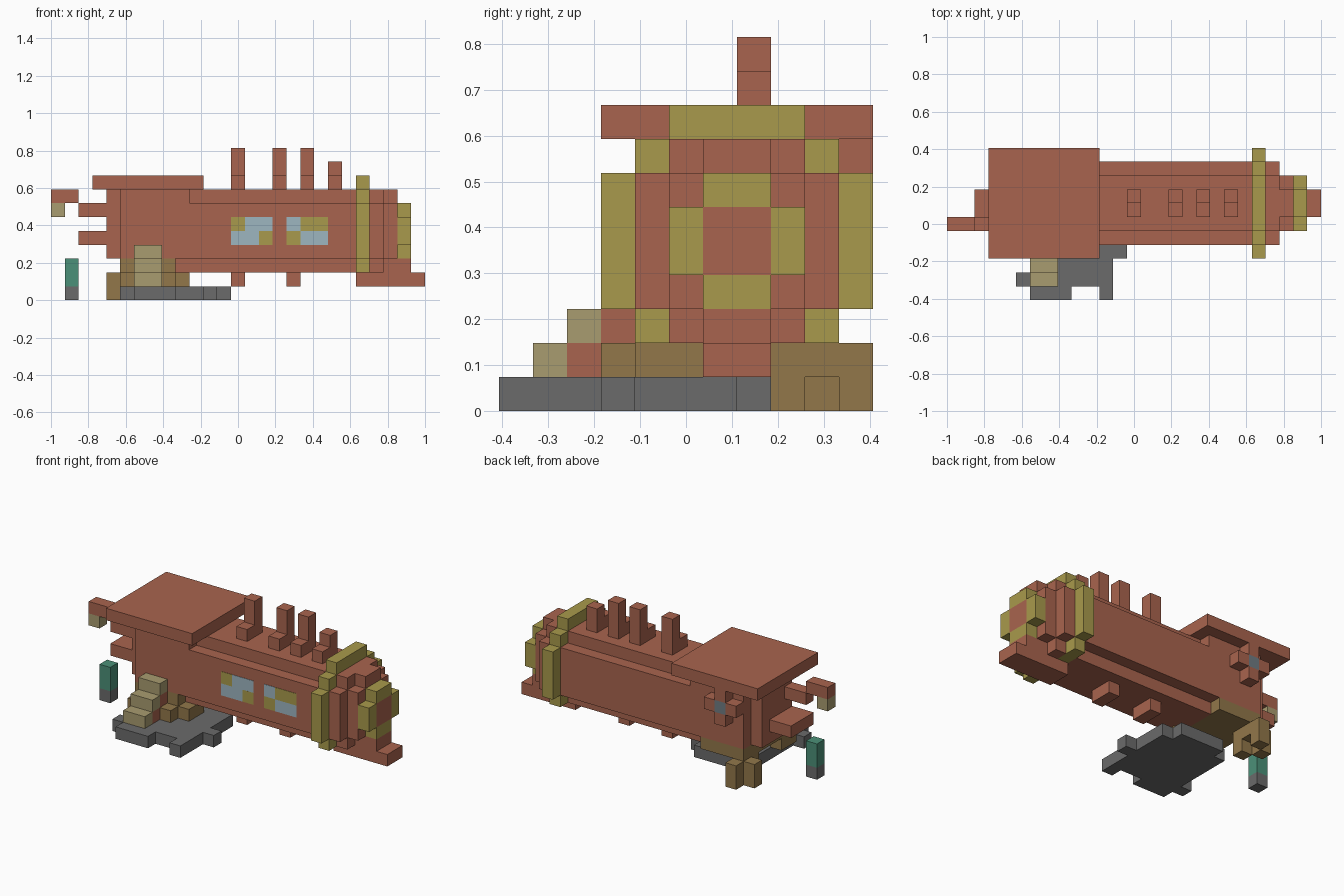
import bpy
import bmesh
from mathutils import Vector

if "Cube" in bpy.data.objects:
    bpy.data.objects.remove(bpy.data.objects["Cube"], do_unlink=True)

U = 2 / 27                                  # edge of one block
ORIGIN = Vector((-1, -5.5 * U, 0))


def linear(c):
    c /= 255
    return c / 12.92 if c <= 0.04045 else ((c + 0.055) / 1.055) ** 2.4


def material(name, code):
    rgb = [linear(c) for c in bytes.fromhex(code)] + [1]
    m = bpy.data.materials.new(name)
    m.use_nodes = True
    m.diffuse_color = rgb
    m.node_tree.nodes["Principled BSDF"].inputs["Base Color"].default_value = rgb
    return m


RED = material("brick red", "A9644E")
YELLOW = material("old brass", "A99A4C")
BROWN = material("brown", "92774A")
TAN = material("tan", "A99C70")
GREY = material("stone grey", "6B6B6B")
TEAL = material("teal", "4B9078")
BLUE = material("glass blue", "9DB6C0")
SLATE = material("slate", "707C83")


def part(name, mat, *boxes):
    """One object from boxes given as block ranges: x0, x1, y0, y1, z0, z1."""
    bm = bmesh.new()
    for x0, x1, y0, y1, z0, z1 in boxes:
        lo, hi = Vector((x0, y0, z0)), Vector((x1, y1, z1))
        new = bmesh.ops.create_cube(bm, size=1)["verts"]
        for v in new:
            v.co = ORIGIN + U * ((lo + hi) / 2 + v.co * (hi - lo))
    mesh = bpy.data.meshes.new(name)
    bm.to_mesh(mesh)
    bm.free()
    mesh.materials.append(mat)
    obj = bpy.data.objects.new(name, mesh)
    bpy.context.collection.objects.link(obj)
    return obj


# Boiler with stepped corners
part("boiler", RED, (5, 22, 4, 10, 3, 7), (5, 22, 5, 9, 7, 8), (9, 22, 5, 9, 2, 3))
part("boiler_front", RED, (23, 24, 4, 10, 3, 7), (23, 24, 5, 9, 7, 8), (23, 24, 5, 9, 2, 3))
part("front_cap", RED, (24, 25, 5, 9, 3, 7), (24, 25, 6, 8, 7, 8), (24, 25, 6, 8, 2, 3))
part("boiler_band", YELLOW, (22, 23, 3, 11, 3, 7), (22, 23, 4, 10, 7, 8),
     (22, 23, 4, 10, 2, 3), (22, 23, 5, 9, 8, 9))

# Round lamp on the nose
part("lamp_rim", YELLOW, (25, 26, 6, 8, 6, 7), (25, 26, 6, 8, 3, 4),
     (25, 26, 5, 6, 4, 6), (25, 26, 8, 9, 4, 6))
part("lamp_centre", RED, (25, 26, 6, 8, 4, 6))

# Track guard and lower pegs
part("track_guard", RED, (22, 27, 6, 8, 1, 2), (25, 26, 6, 8, 2, 3))
for n, x in enumerate((13, 17)):
    part(f"lower_peg_{n + 1}", RED, (x, x + 1, 6, 8, 1, 2))

# Chimneys, each with a low step in front
for n, (x, top) in enumerate(((13, 11), (16, 11), (18, 11), (20, 10))):
    part(f"chimney_{n + 1}", RED, (x, x + 1, 7, 8, 8, top), (x, x + 1, 6, 7, 8, 9))

# Cab, roof and levers
part("cab_top", RED, (5, 10, 4, 10, 7, 8))
part("cab_end", RED, (4, 5, 5, 9, 3, 8))
part("roof", RED, (3, 11, 3, 11, 8, 9))
part("upper_lever", RED, (2, 4, 5, 6, 6, 7))
part("lower_lever", RED, (2, 4, 5, 8, 4, 5))
part("lantern_arm", RED, (0, 2, 5, 6, 7, 8))
part("lantern", TAN, (0, 1, 5, 6, 6, 7))

# Valve wheel on the back wall
part("valve_spokes", RED, (6, 7, 10, 11, 7, 8), (6, 7, 10, 11, 5, 6),
     (5, 6, 10, 11, 6, 7), (7, 8, 10, 11, 6, 7))
part("valve_hub", SLATE, (6, 7, 10, 11, 6, 7))

# Window panes as thin plates on the front wall
Y0, Y1 = 3.97, 4
part("window_glass", BLUE, (14, 16, Y0, Y1, 5, 6), (13, 15, Y0, Y1, 4, 5),
     (17, 18, Y0, Y1, 5, 6), (18, 20, Y0, Y1, 4, 5))
part("window_shutters", YELLOW, (13, 14, Y0, Y1, 5, 6), (15, 16, Y0, Y1, 4, 5),
     (18, 20, Y0, Y1, 5, 6), (17, 18, Y0, Y1, 4, 5))

# Timber underframe and legs
part("underframe", BROWN, (5, 9, 4, 10, 2, 3))
part("underframe_blocks", BROWN, (5, 6, 3, 5, 1, 2), (8, 9, 3, 4, 1, 2), (9, 10, 4, 6, 1, 2))
part("back_leg", BROWN, (5, 6, 10, 11, 0, 2), (5, 6, 9, 10, 1, 2))
part("end_leg", BROWN, (4, 5, 9, 10, 0, 2))
part("inner_leg", BROWN, (5, 6, 8, 9, 0, 2))

# Stairs with red risers behind the treads
for n in range(3):
    part(f"stair_{n + 1}", TAN, (6, 8, n + 1, n + 2, n + 1, n + 2))
part("stair_support", RED, (6, 8, 2, 3, 1, 2), (6, 8, 3, 4, 2, 3))

# Ragged stone paving
part("paving", GREY, (6, 12, 1, 7, 0, 1), (5, 6, 1, 2, 0, 1), (6, 9, 0, 1, 0, 1),
     (11, 12, 0, 1, 0, 1), (12, 13, 3, 4, 0, 1), (7, 11, 7, 8, 0, 1))

# Post beside the cab
part("post", TEAL, (1, 2, 5, 6, 1, 3))
part("post_base", GREY, (1, 2, 5, 6, 0, 1))
